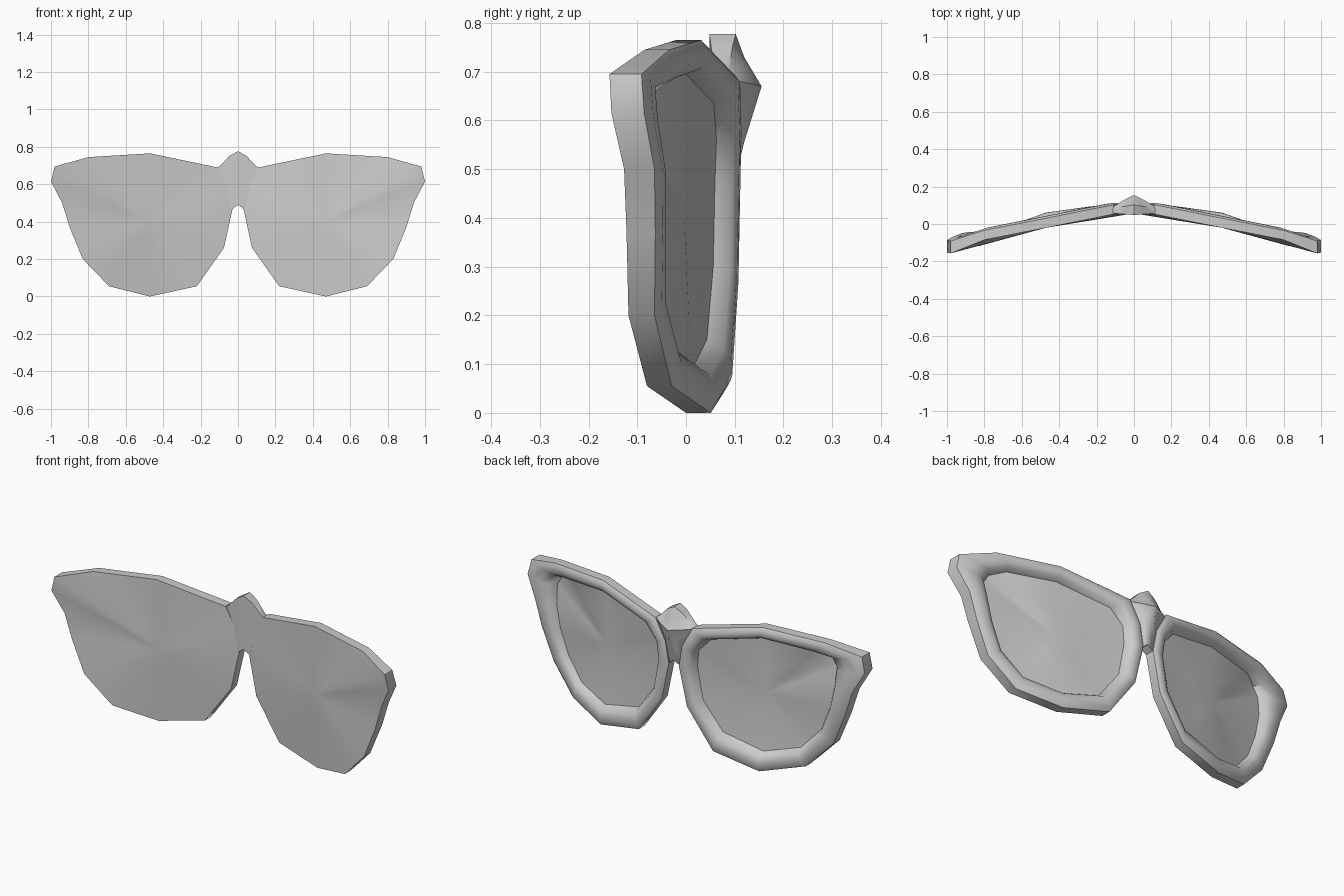
import bpy
import bmesh
from mathutils import Vector

if "Cube" in bpy.data.objects:
    bpy.data.objects.remove(bpy.data.objects["Cube"], do_unlink=True)

# Single flat colour
grey = bpy.data.materials.new("light_grey")
grey.use_nodes = True
colour = (0.6, 0.6, 0.6, 1)
grey.diffuse_color = colour
grey.node_tree.nodes["Principled BSDF"].inputs["Base Color"].default_value = colour


def blend(ring_a, ring_b, t):
    return [Vector(a).lerp(Vector(b), t) for a, b in zip(ring_a, ring_b)]


def push(ring, depth):
    """Move a ring backwards by a constant depth."""
    return [Vector(p) + Vector((0, depth, 0)) for p in ring]


def rim(ring, share):
    """Move a ring back by a share of the rim thickness, heavier at the temples."""
    return [Vector(p) + Vector((0, share * (.062 + .1 * max(0, p[0] - .8)), 0))
            for p in ring]


def skin(bm, rings):
    """Join successive closed rings with quads; single points become caps."""
    loops = [[bm.verts.new(p) for p in ring] for ring in rings]
    for a, b in zip(loops, loops[1:]):
        n = max(len(a), len(b))
        for i in range(n):
            j = (i + 1) % n
            if len(b) == 1:
                bm.faces.new((a[i], a[j], b[0]))
            elif len(a) == 1:
                bm.faces.new((a[0], b[j], b[i]))
            else:
                bm.faces.new((a[i], a[j], b[j], b[i]))


def make_object(name, rings, angle):
    bm = bmesh.new()
    skin(bm, rings)
    bmesh.ops.recalc_face_normals(bm, faces=bm.faces)
    mesh = bpy.data.meshes.new(name)
    bm.to_mesh(mesh)
    bm.free()
    mesh.materials.append(grey)
    obj = bpy.data.objects.new(name, mesh)
    bpy.context.collection.objects.link(obj)
    bpy.ops.object.select_all(action='DESELECT')
    obj.select_set(True)
    bpy.context.view_layer.objects.active = obj
    bpy.ops.object.shade_smooth_by_angle(angle=angle)
    return obj


# Front outline (x, y, z) and the matching lens opening (x, z)
outer = [(.03, .052, .465), (.075, .048, .26), (.22, .035, .055), (.47, 0, 0),
         (.69, -.08, .055), (.83, -.118, .2), (.9, -.122, .37), (.94, -.127, .5),
         (1, -.153, .615), (.98, -.157, .695), (.8, -.085, .745), (.47, -.02, .765),
         (.11, .052, .69), (.05, .054, .58)]
opening = [(.11, .47), (.14, .3), (.25, .15), (.47, .095), (.65, .14), (.75, .25),
           (.8, .38), (.825, .5), (.83, .6), (.8, .65), (.73, .675), (.47, .695),
           (.19, .635), (.12, .56)]
centre = (.47, -.02, .4)
hub = [centre] * len(outer)

# Rest the opening on the front surface between its outline and its centre
inner = []
for (ox, oy, oz), (x, z) in zip(outer, opening):
    reach = Vector((x - centre[0], z - centre[2])).length
    full = Vector((ox - centre[0], oz - centre[2])).length
    inner.append((x, centre[1] + (oy - centre[1]) * reach / full, z))

# Front skin, outer edge, rounded rim and recessed lens back
rings = [[centre]]
rings += [blend(outer, hub, t) for t in (.75, .5, .25, .08)]
rings += [outer, rim(outer, .82)]
for t, share in ((.2, 1), (.55, 1.02), (.82, .85)):
    rings.append(rim(blend(outer, inner, t), share))
rings.append(push(inner, .02))
rings += [push(blend(inner, hub, t), .016) for t in (.3, .65)]
rings.append(push([centre], .016))
lenses = make_object("rims_and_lenses", rings, 0.85)
mirror = lenses.modifiers.new("mirror", 'MIRROR')
mirror.use_axis = (True, False, False)

# Bridge: peaked block with a pointed back, tapering into the rims
half = [(.034, .465), (.06, .58), (.125, .685), (.1, .695), (.045, .752)]
bridge = [(0, .49)] + half + [(0, .777)] + [(-x, z) for x, z in reversed(half)]
peak = [(0, .67)] * len(bridge)
front = [(x, .048 + .08 * abs(x), z) for x, z in bridge]
back = [(x, .102 - .15 * abs(x), z) for x, z in bridge]
mid_back = [(p[0], .12, p[1]) for p in blend(bridge, peak, .45)]
make_object("bridge", [[(0, .048, .64)], front, back, mid_back, [(0, .155, .67)]], 0.95)
